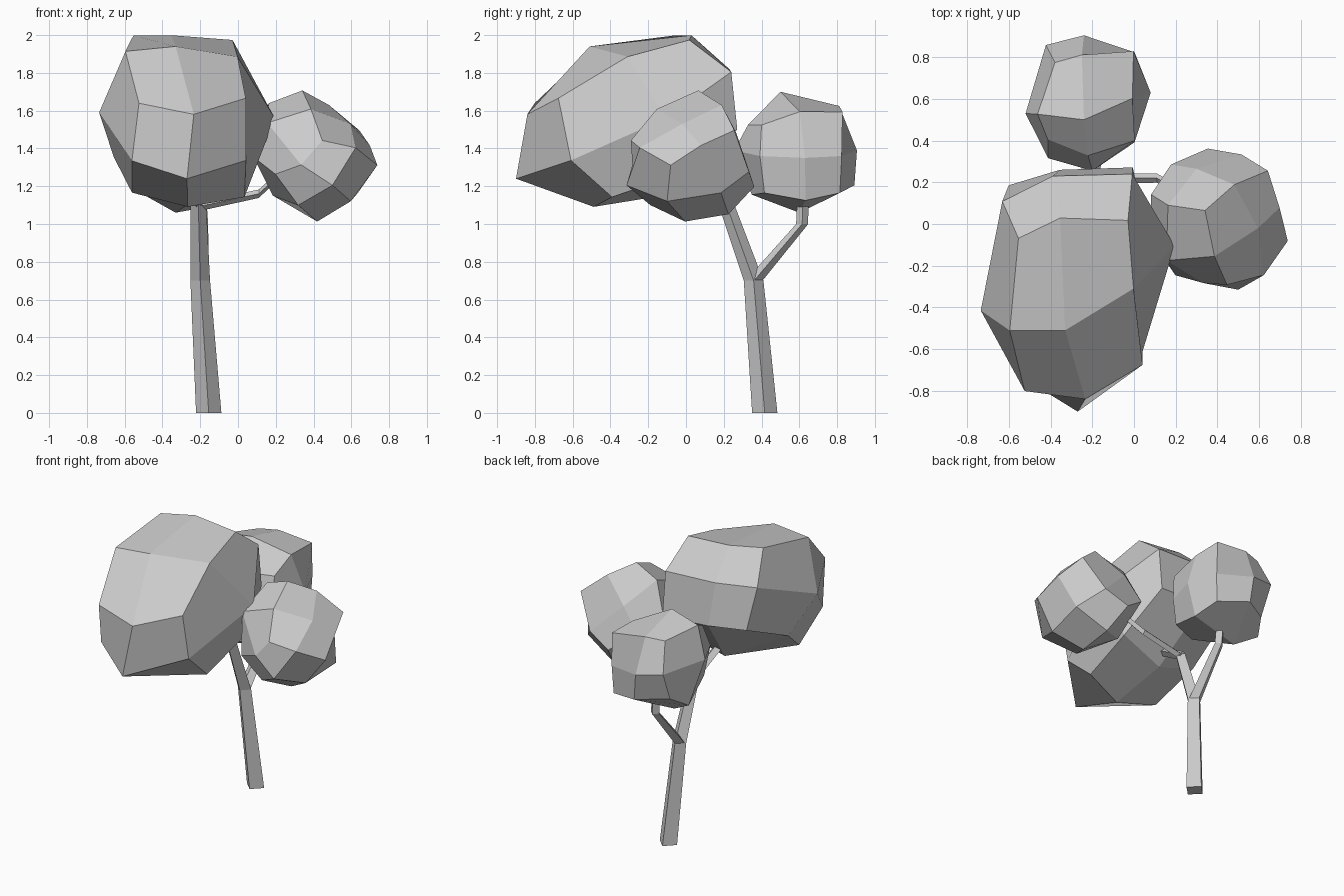
import bpy
import bmesh
from mathutils import Matrix, Vector

default = bpy.data.objects.get("Cube")
if default:
    bpy.data.objects.remove(default, do_unlink=True)

# Single plain material
grey = bpy.data.materials.new("plain grey")
grey.use_nodes = True
colour = (0.6, 0.6, 0.6, 1)
grey.diffuse_color = colour
grey.node_tree.nodes["Principled BSDF"].inputs["Base Color"].default_value = colour


def finish(name, bm):
    """Turn a bmesh into a named, flat shaded object."""
    bmesh.ops.recalc_face_normals(bm, faces=bm.faces[:])
    mesh = bpy.data.meshes.new(name)
    bm.to_mesh(mesh)
    bm.free()
    mesh.materials.append(grey)
    obj = bpy.data.objects.new(name, mesh)
    bpy.context.collection.objects.link(obj)
    return obj


def crown(name, centre, side, front, top, roundness, lumps):
    """Rounded cube stretched along three half-axis vectors.

    Lumps shift single corners, edges or face centres, named by the
    sides they touch: L/R along side, F/B along front, T/U along top."""
    bm = bmesh.new()
    bmesh.ops.create_cube(bm, size=2)
    bmesh.ops.subdivide_edges(bm, edges=bm.edges[:], cuts=1, use_grid_fill=True)
    axes = Matrix((side, front, top)).transposed()
    for v in bm.verts:
        signs = [round(c) for c in v.co]
        key = "".join(pair[s] for pair, s in zip(("-RL", "-FB", "-TU"), signs) if s)
        unit = v.co / v.co.length ** roundness
        v.co = Vector(centre) + axes @ unit + Vector(lumps.get(key, (0, 0, 0)))
    return finish(name, bm)


def limb(name, path, u, v):
    """Four sided tapering limb; each path entry is (point, radius)."""
    bm = bmesh.new()
    u, v = Vector(u), Vector(v)
    rings = []
    for point, radius in path:
        corners = (u, v, -u, -v)
        rings.append([bm.verts.new(Vector(point) + d * radius) for d in corners])
    for a, b in zip(rings, rings[1:]):
        for i in range(4):
            j = (i + 1) % 4
            bm.faces.new((a[i], a[j], b[j], b[i]))
    bm.faces.new(rings[0])
    bm.faces.new(rings[-1])
    return finish(name, bm)


X, Y, Z = (1, 0, 0), (0, 1, 0), (0, 0, 1)

# Trunk and branches
limb("trunk", [((-0.155, 0.417, 0), 0.067),
               ((-0.2, 0.358, 0.7), 0.052),
               ((-0.21, 0.215, 1.1), 0.042)], X, Y)
limb("front_branch", [((-0.21, 0.24, 1.09), 0.035),
                      ((-0.25, -0.02, 1.25), 0.03)], X, Z)
limb("side_branch", [((-0.22, 0.22, 1.09), 0.025),
                     ((0.11, 0.22, 1.16), 0.022),
                     ((0.24, 0.15, 1.28), 0.02)], Y, Z)
limb("rear_branch", [((-0.2, 0.36, 0.7), 0.045),
                     ((-0.19, 0.615, 1.0), 0.032),
                     ((-0.2, 0.62, 1.2), 0.028)], X, Y)

# Leaf crowns
crown("large_crown", (-0.28, -0.28, 1.57),
      (0.455, 0.135, -0.02), (0, -0.6, -0.31), (-0.02, -0.22, 0.41), 1,
      {"F": (0.01, -0.02, -0.02),
       "R": (0.02, 0.04, 0.01),
       "FT": (0.06, 0.02, -0.06),
       "RFT": (0.07, 0, 0.05),
       "LFT": (0.03, 0.03, 0),
       "LF": (0.04, 0.08, -0.03),
       "T": (-0.03, -0.01, -0.04),
       "LT": (0.02, 0.02, 0.04),
       "RT": (-0.03, 0.03, 0.04),
       "LBT": (0, 0.07, 0),
       "BT": (-0.06, 0.04, -0.08),
       "B": (-0.11, -0.09, -0.06),
       "LB": (-0.03, 0.06, 0),
       "RB": (-0.05, 0, 0.03),
       "LBU": (-0.07, 0.07, 0),
       "BU": (-0.09, -0.04, 0.02),
       "LU": (-0.07, 0.02, 0.06),
       "FU": (0, 0.06, 0.03),
       "LFU": (-0.03, 0.12, 0),
       "RFU": (0.04, 0.03, 0)})
crown("side_crown", (0.4, 0.02, 1.365),
      (0.215, -0.04, 0.215), (0.1, -0.335, -0.16), (0.235, 0.165, -0.2), 1,
      {"R": (-0.02, 0, -0.05),
       "B": (0, -0.09, -0.04),
       "U": (-0.01, -0.03, -0.03),
       "RFT": (0.02, 0.02, 0.03),
       "RT": (-0.02, -0.03, 0.04),
       "RBT": (0.04, -0.03, 0.03),
       "RB": (0, -0.04, 0),
       "RBU": (0.01, -0.03, 0.01),
       "RU": (0, -0.03, -0.05),
       "RFU": (0, 0, -0.07),
       "FU": (0.03, 0.05, -0.08),
       "FT": (-0.04, 0, 0.01),
       "LFT": (-0.05, 0.05, -0.02),
       "LBT": (0, 0.03, -0.02),
       "LT": (0, 0.06, -0.02),
       "BU": (0, -0.05, 0.02),
       "BT": (0.02, -0.04, -0.06)})
crown("rear_crown", (-0.22, 0.58, 1.39),
      (0.3, 0.05, -0.04), (0.02, -0.325, 0), (-0.02, -0.02, 0.31), 0.8,
      {"T": (0, -0.06, 0),
       "U": (-0.13, 0, -0.02),
       "LU": (-0.05, 0.1, -0.04),
       "BU": (0, 0.05, 0.05),
       "LB": (0.04, 0.07, 0),
       "RB": (0.01, -0.04, 0),
       "LF": (0.02, 0.02, 0),
       "RF": (-0.02, 0.02, 0),
       "FT": (0, 0.01, -0.1),
       "LFT": (0, 0.08, -0.02),
       "RFT": (0.03, 0.01, -0.04),
       "LBT": (0.06, 0.03, 0),
       "RBT": (0.05, 0.02, 0.03),
       "RBU": (0.02, -0.02, 0)})
